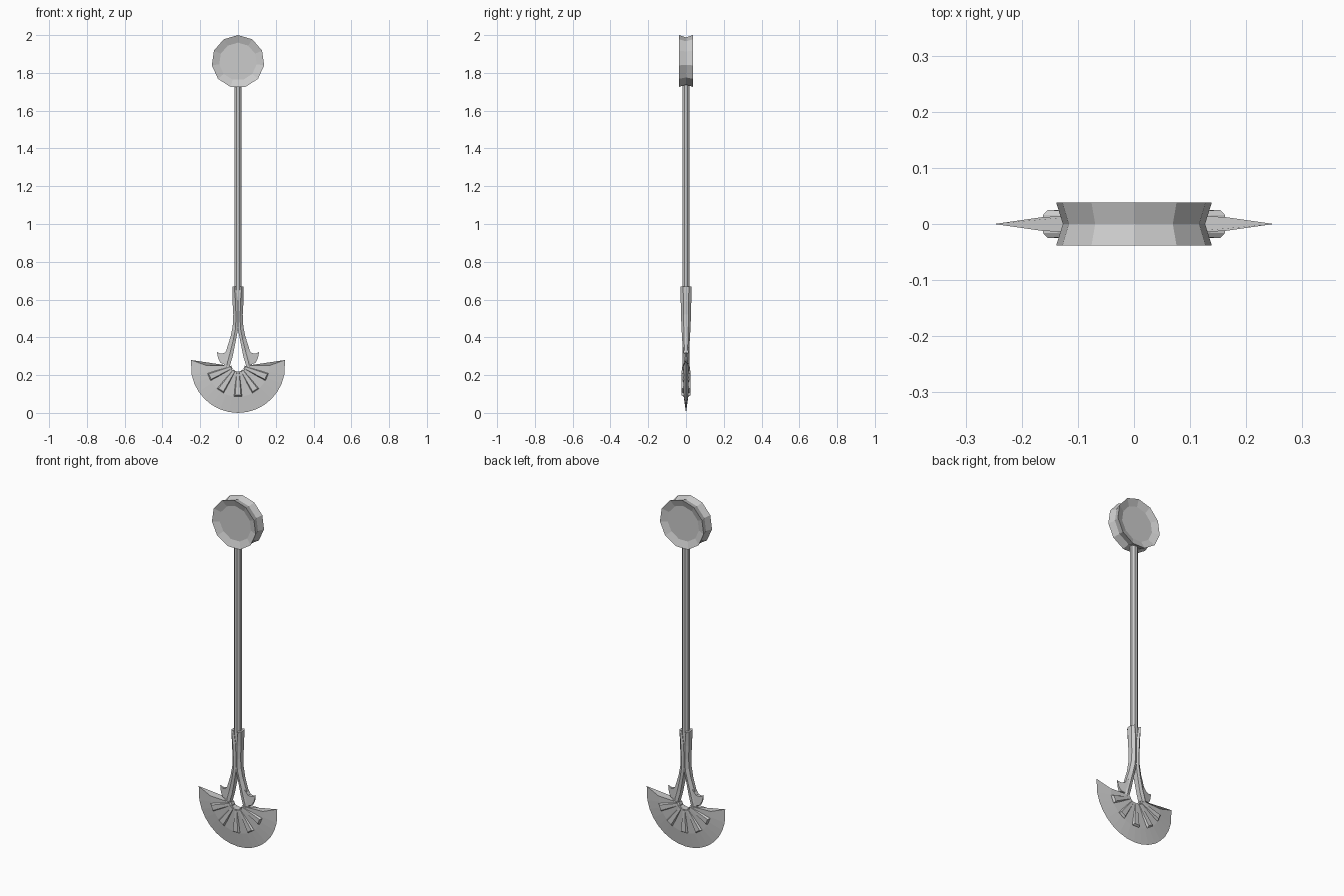
import bpy, bmesh
from math import sin, cos, pi, radians
from mathutils import Vector

if "Cube" in bpy.data.objects:
    bpy.data.objects.remove(bpy.data.objects["Cube"])


def finish(name, bm):
    bmesh.ops.remove_doubles(bm, verts=bm.verts, dist=1e-5)
    bmesh.ops.recalc_face_normals(bm, faces=bm.faces)
    mesh = bpy.data.meshes.new(name)
    bm.to_mesh(mesh)
    bm.free()
    ob = bpy.data.objects.new(name, mesh)
    bpy.context.collection.objects.link(ob)
    return ob


def mirror_x(ob):
    ob.modifiers.new("mirror", 'MIRROR').use_clip = True
    return ob


def loft(name, rings, cap=True):
    """Skin closed rings of points, one after another."""
    bm = bmesh.new()
    vs = [[bm.verts.new(p) for p in r] for r in rings]
    n = len(vs[0])
    for a, b in zip(vs, vs[1:]):
        for i in range(n):
            bm.faces.new((a[i], a[(i + 1) % n], b[(i + 1) % n], b[i]))
    if cap:
        bm.faces.new(vs[0])
        bm.faces.new(vs[-1][::-1])
    return finish(name, bm)


# pommel: eleven-sided disc with a grooved rim and dished faces
def pommel_ring(r, y, n=11):
    return [(r * sin(2 * pi * i / n), y, 1.86 + r * cos(2 * pi * i / n)) for i in range(n)]


profile = [(0.1, -0.024), (0.14, -0.038), (0.128, 0), (0.14, 0.038), (0.1, 0.024)]
loft("pommel", [pommel_ring(r, y) for r, y in profile])

# octagonal shaft
loft("shaft", [[(0.0205 * cos(pi / 8 + i * pi / 4), 0.0205 * sin(pi / 8 + i * pi / 4), z)
                for i in range(8)] for z in (0.45, 1.74)])

# forked socket: inner (x, z), outer (x, z), half depth
stations = [
    (0.012, 0.67, 0.030, 0.67, 0.030),
    (0.0, 0.59, 0.029, 0.59, 0.028),
    (0.0, 0.50, 0.025, 0.52, 0.026),
    (0.0, 0.44, 0.028, 0.46, 0.024),
    (0.014, 0.37, 0.039, 0.405, 0.020),
    (0.028, 0.30, 0.058, 0.345, 0.018),
    (0.043, 0.25, 0.072, 0.29, 0.019),
    (0.048, 0.235, 0.075, 0.25, 0.019),
]
rings = []
for xi, zi, xo, zo, h in stations:
    a, b = Vector((xi, 0, zi)), Vector((xo, 0, zo))
    rings.append([a.lerp(b, t) + Vector((0, h * s, 0)) for t, s in
                  ((0, -0.75), (0.45, -1), (1, -0.5), (1, 0.5), (0.45, 1), (0, 0.75))])
mirror_x(loft("fork_prong", rings))

# hooked barbs outside the prongs, thinning towards the point
barb = [(0.05, 0.345, .015), (0.072, 0.317, .012), (0.092, 0.313, .008), (0.112, 0.322, .001),
        (0.105, 0.288, .005), (0.092, 0.264, .009), (0.07, 0.258, .014), (0.05, 0.24, .017)]
mirror_x(loft("barb", [[(x, s * h, z) for x, z, h in barb] for s in (-1, 1)]))

# crescent blade: radial sections from thick inner arc to sharp edge
sections = []
N = 16
for i in range(N + 1):
    a = pi + pi * i / N
    c, s = cos(a), sin(a)
    inner = (0.048 * c, 0.25 + 0.030 * s)
    mid = (0.165 * c, 0.25 + 0.165 * s)
    edge = (0.25 * c, 0.25 + 0.25 * s)
    if i in (0, N):
        edge = (0.249 * c, 0.28)
    sections.append([(inner[0], -0.019, inner[1]), (mid[0], -0.012, mid[1]), (edge[0], 0, edge[1]),
                     (mid[0], 0.012, mid[1]), (inner[0], 0.019, inner[1])])
loft("crescent_blade", sections)

# five raised ribs fanning across the blade, bevelled to a smaller top face
for k, deg in enumerate((-67, -34, 0, 34, 67)):
    a = radians(deg)
    out = Vector((sin(a), 0, -cos(a)))
    side = Vector((cos(a), 0, sin(a)))
    centre = Vector((0, 0, 0.255))
    rings = []
    for y, g in ((-1, 0.006), (-0.65, 0), (0.65, 0), (1, 0.006)):
        ring = []
        for r, w, t in ((0.035 + g, 0.009 - g * .5, 0.020), (0.167 - g, 0.021 - g, 0.025)):
            for sgn in ((-1, 1) if r < 0.1 else (1, -1)):
                ring.append(centre + out * r + side * w * sgn + Vector((0, y * t, 0)))
        rings.append(ring)
    loft("blade_rib_%d" % (k + 1), rings)
